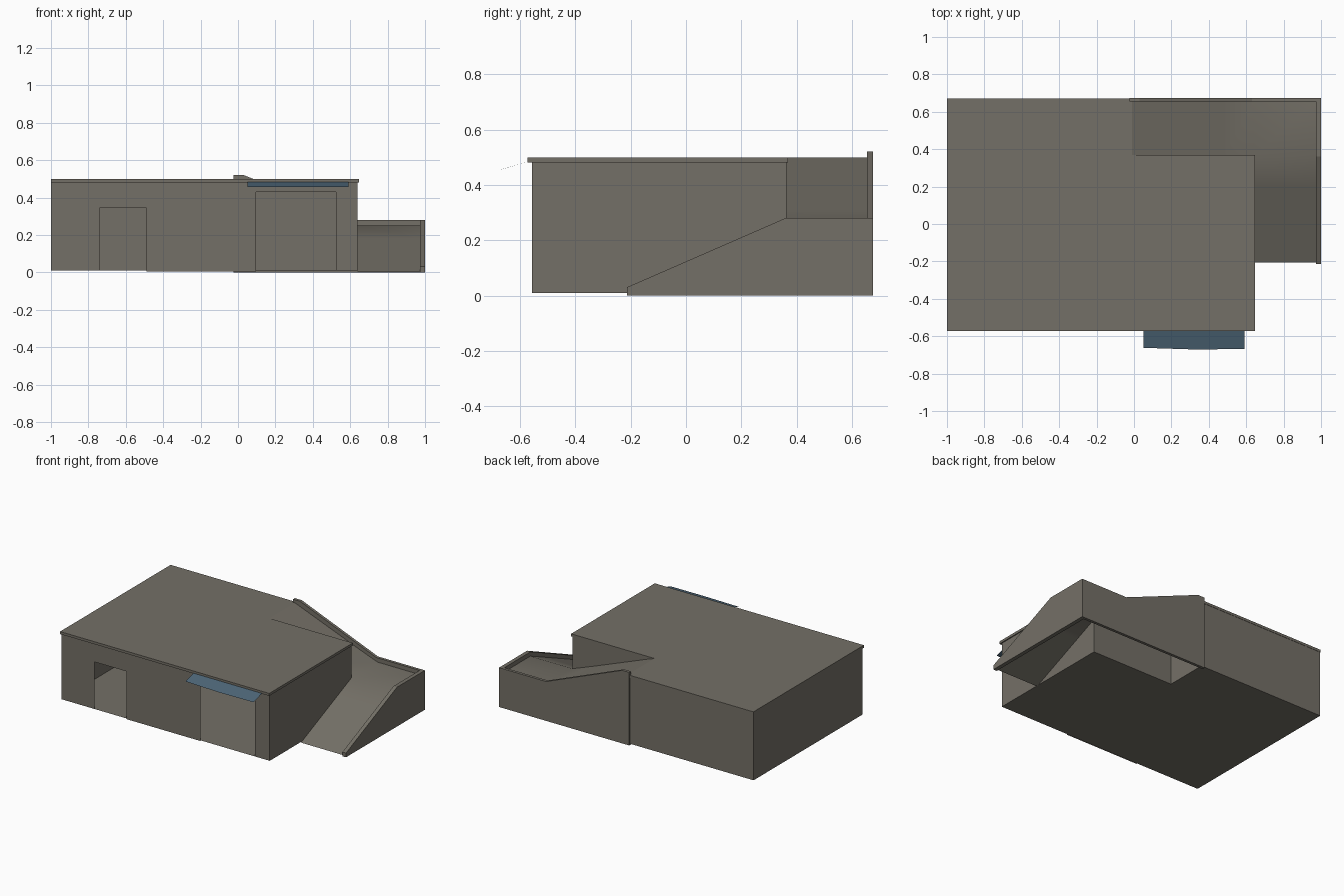
import bpy
from mathutils import Vector

if "Cube" in bpy.data.objects:
    bpy.data.objects.remove(bpy.data.objects["Cube"])


def material(name, color):
    m = bpy.data.materials.new(name)
    m.diffuse_color = (*color, 1)
    m.use_nodes = True
    m.node_tree.nodes["Principled BSDF"].inputs["Base Color"].default_value = m.diffuse_color
    return m


STONE = material("warm grey concrete", (0.175, 0.162, 0.135))
BLUE = material("slate blue", (0.075, 0.135, 0.19))


def mesh_object(name, verts, faces, mat=STONE):
    me = bpy.data.meshes.new(name)
    me.from_pydata([tuple(v) for v in verts], [], faces)
    me.materials.append(mat)
    me.update()
    ob = bpy.data.objects.new(name, me)
    bpy.context.collection.objects.link(ob)
    return ob


def sheet(name, pts, mat=STONE):
    return mesh_object(name, pts, [tuple(range(len(pts)))], mat)


def prism(name, pts, offset):
    """Solid made by sweeping a flat outline along an offset."""
    n = len(pts)
    off = Vector(offset)
    base = [Vector(p) for p in pts]
    normal = sum((base[i].cross(base[(i + 1) % n]) for i in range(n)), Vector())
    if normal.dot(off) < 0:
        base.reverse()
    faces = [tuple(reversed(range(n))), tuple(range(n, 2 * n))]
    faces += [(i, (i + 1) % n, n + (i + 1) % n, n + i) for i in range(n)]
    return mesh_object(name, base + [p + off for p in base], faces)


# Main hall: L-shaped plan, hollow inside, thin walls
FLOOR, EAVE = 0.01, 0.48
X0, X1, Y0, Y1 = -1.0, 0.64, -0.557, 0.668
NX, NY = -0.005, 0.363          # inner corner of the ramp notch
plan = [(X1, Y0), (X1, NY), (NX, NY), (NX, Y1), (X0, Y1), (X0, Y0)]
names = ["right_wall", "notch_long_wall", "notch_short_wall", "back_wall", "left_wall"]
for name, a, b in zip(names, plan, plan[1:]):
    sheet(name, [(*a, FLOOR), (*b, FLOOR), (*b, EAVE), (*a, EAVE)])
sheet("floor", [(x, y, FLOOR) for x, y in reversed(plan)])

# Front wall with an open doorway and a wide gateway
front = [(X0, FLOOR), (-0.74, FLOOR), (-0.74, 0.345), (-0.49, 0.345),
         (-0.49, 0.005), (0.095, 0.005), (0.095, 0.43), (0.525, 0.43),
         (0.525, FLOOR), (X1, FLOOR), (X1, EAVE), (X0, EAVE)]
sheet("front_wall", [(x, Y0, z) for x, z in front])

# Roof slab with a small overhang
roof = [(-1, -0.573), (0.647, -0.573), (0.647, 0.368), (-0.01, 0.368),
        (-0.01, 0.67), (-1, 0.67)]
prism("roof_slab", [(x, y, EAVE) for x, y in roof], (0, 0, 0.018))

# Blue canopy over the gateway
sheet("canopy", [(0.05, -0.565, 0.485), (0.05, -0.662, 0.457), (0.33, -0.671, 0.455),
                 (0.59, -0.668, 0.456), (0.59, -0.565, 0.485)], BLUE)

# Ramp surface: upper flight, corner landing, lower flight
XO, YO = 0.972, 0.655
verts, faces = [], []
upper = [(-0.01, 0.498), (0.48, 0.309), (0.64, 0.25), (XO, 0.25)]
for x, z in upper:
    verts += [(x, NY, z), (x, YO, z)]
for i in range(3):
    faces.append((2 * i, 2 * i + 2, 2 * i + 3, 2 * i + 1))
last = (4, 6)
for y, z in [(0.2, 0.18), (-0.205, 0.005)]:
    k = len(verts)
    verts += [(0.64, y, z), (XO, y, z)]
    faces.append((last[0], k, k + 1, last[1]))
    last = (k, k + 1)
ramp = mesh_object("ramp", verts, faces)
for p in ramp.data.polygons:
    p.use_smooth = True

# Parapet walls standing along the outside of the ramp
back = [(-0.025, 0), (1, 0), (1, 0.28), (0.63, 0.28), (0.03, 0.52), (-0.025, 0.52)]
prism("back_parapet", [(x, YO, z) for x, z in back], (0, 0.02, 0))
side = [(-0.213, 0), (YO, 0), (YO, 0.28), (0.36, 0.28), (-0.213, 0.03)]
prism("side_parapet", [(XO, y, z) for y, z in side], (0.028, 0, 0))
